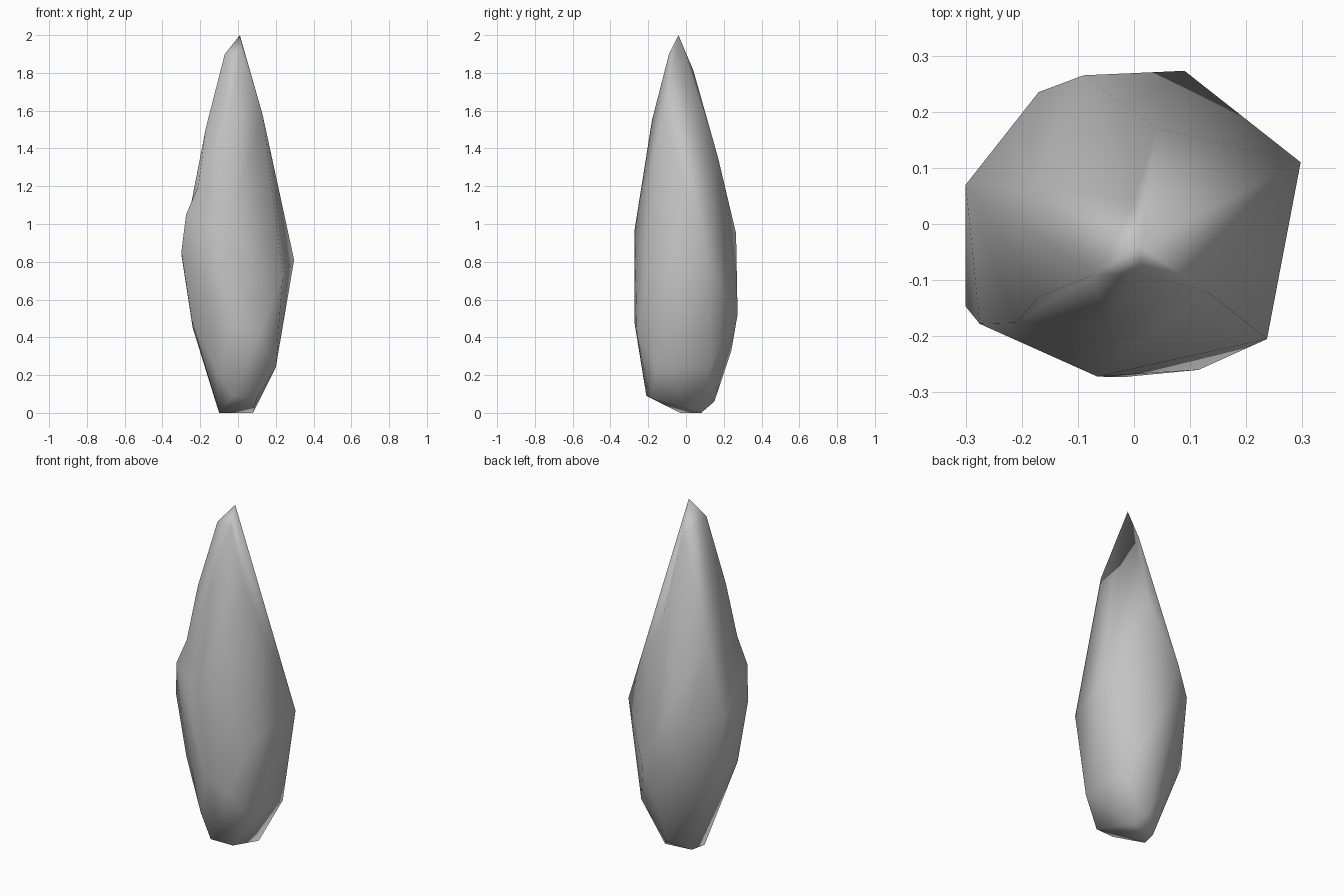
import bpy
import bmesh
from mathutils import Vector

# Remove only the default cube
default_cube = bpy.data.objects.get("Cube")
if default_cube:
    bpy.data.objects.remove(default_cube, do_unlink=True)


def make_material(name, colour):
    material = bpy.data.materials.new(name)
    material.use_nodes = True
    material.diffuse_color = colour
    material.node_tree.nodes["Principled BSDF"].inputs["Base Color"].default_value = colour
    return material


stone_grey = make_material("stone grey", (.55, .55, .55, 1))

# Corners of the chipped spindle, grouped from the foot to the tip
foot = [(-.1, -.03, 0), (-.08, .06, 0), (.08, .08, 0),
        (-.03, -.21, .09), (.1, -.19, .08), (.02, .15, .06)]
lower_body = [(-.11, -.19, .22), (.2, -.16, .24), (.2, .13, .25),
              (.02, .24, .33), (.115, -.26, .42), (-.24, .1, .45),
              (-.245, -.13, .49), (-.02, -.273, .48), (.09, .273, .52)]
waist = [(.237, -.205, .73), (.297, .11, .81), (-.17, .235, .8),
         (-.3, -.147, .85), (-.3, .07, .84), (-.09, .265, .95),
         (-.065, -.272, .97), (-.275, -.178, 1.05)]
shoulder = [(-.18, .07, 1.23), (.04, .17, 1.35), (-.17, -.13, 1.51),
            (-.05, -.18, 1.55), (.13, -.12, 1.58)]
tip = [(0, .04, 1.81), (-.07, -.09, 1.9), (.015, -.09, 1.9), (.01, -.04, 2)]

# Wrap the corners in a closed faceted skin
bm = bmesh.new()
for corner in foot + lower_body + waist + shoulder + tip:
    bm.verts.new(corner)
notch = bm.verts.new((-.245, -.172, 1.2))
hull = bmesh.ops.convex_hull(bm, input=bm.verts)

# Press a shallow notch into the right shoulder
notch.co += Vector((.035, -.004, 0))
inner = [item for item in hull["geom_interior"] if isinstance(item, bmesh.types.BMVert)]
bmesh.ops.delete(bm, geom=inner, context="VERTS")
bmesh.ops.recalc_face_normals(bm, faces=bm.faces)
for face in bm.faces:
    face.smooth = True

mesh = bpy.data.meshes.new("stone_shard")
bm.to_mesh(mesh)
bm.free()
mesh.materials.append(stone_grey)
shard = bpy.data.objects.new("stone_shard", mesh)
bpy.context.collection.objects.link(shard)
